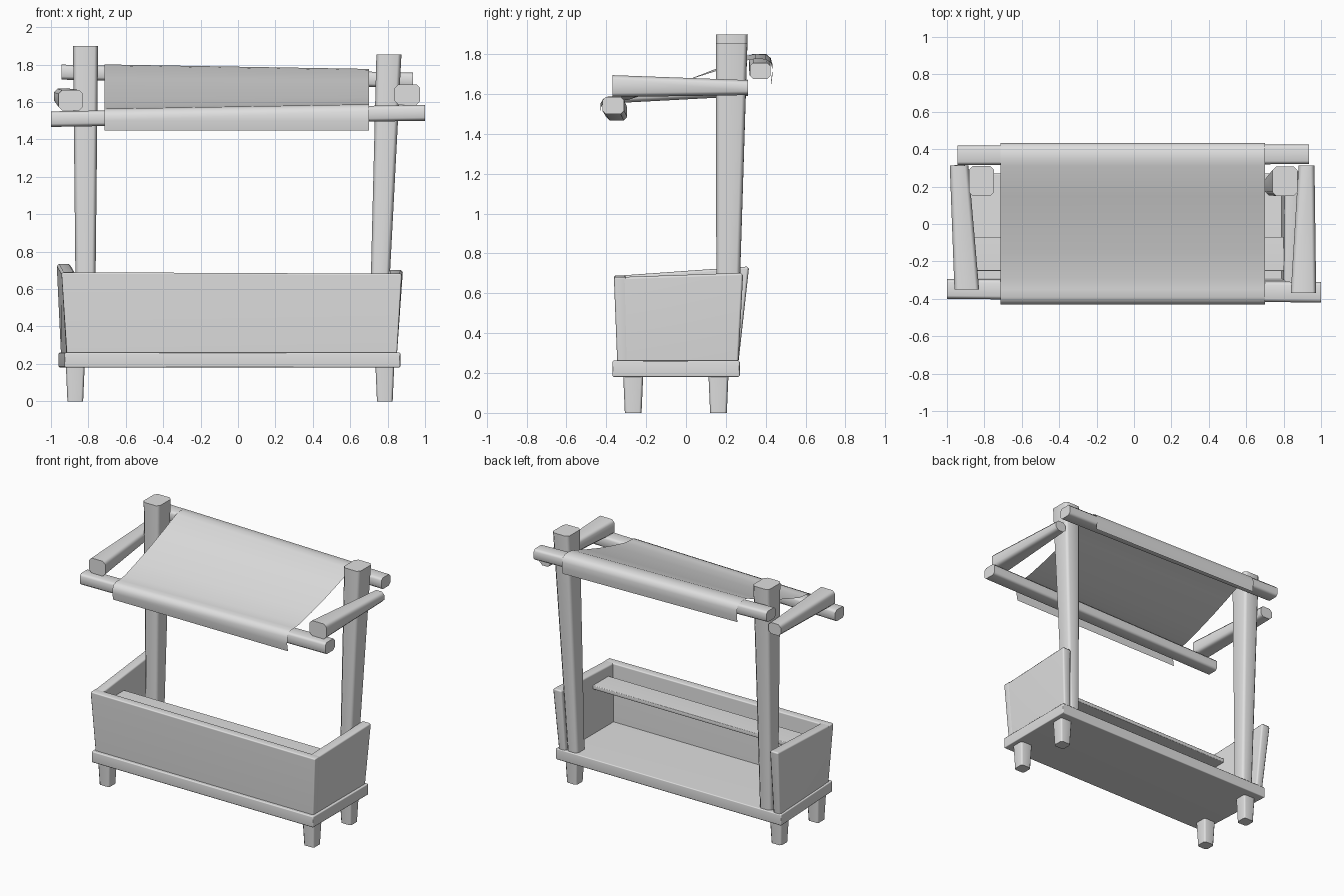
import bpy, bmesh
from math import radians
from mathutils import Vector

cube = bpy.data.objects.get("Cube")
if cube:
    bpy.data.objects.remove(cube, do_unlink=True)

grey = bpy.data.materials.new("plain grey")
grey.use_nodes = True
GREY = (0.74, 0.74, 0.74, 1)
grey.diffuse_color = GREY
grey.node_tree.nodes["Principled BSDF"].inputs["Base Color"].default_value = GREY


def finish(name, bm):
    bmesh.ops.recalc_face_normals(bm, faces=bm.faces)
    mesh = bpy.data.meshes.new(name)
    bm.to_mesh(mesh)
    bm.free()
    mesh.materials.append(grey)
    obj = bpy.data.objects.new(name, mesh)
    bpy.context.collection.objects.link(obj)
    return obj


def loft(name, start, end, chamfer, all_edges=False):
    """Six-sided block between two quads, with softened edges."""
    bm = bmesh.new()
    a = [bm.verts.new(p) for p in start]
    b = [bm.verts.new(p) for p in end]
    bm.faces.new(a)
    bm.faces.new(b)
    for i in range(4):
        j = (i + 1) % 4
        bm.faces.new((a[i], a[j], b[j], b[i]))
    edges = [e for e in bm.edges if all_edges or (e.verts[0] in a) != (e.verts[1] in a)]
    bmesh.ops.bevel(bm, geom=edges, offset=chamfer, segments=1, affect='EDGES')
    obj = finish(name, bm)
    bpy.ops.object.select_all(action='DESELECT')
    obj.select_set(True)
    bpy.context.view_layer.objects.active = obj
    bpy.ops.object.shade_smooth_by_angle(angle=radians(60))
    # Broad faces stay flat, only the chamfers blend
    weighted = obj.modifiers.new("flat faces", 'WEIGHTED_NORMAL')
    weighted.keep_sharp = True
    return obj


def quad(axis, pos, u0, u1, v0, v1):
    """Rectangle across an axis; u and v are the other two axes in order."""
    points = []
    for u, v in ((u0, v0), (u1, v0), (u1, v1), (u0, v1)):
        p = [u, v]
        p.insert("xyz".index(axis), pos)
        points.append(Vector(p))
    return points


# Base tray with one slightly skewed end, and four tapered legs
tray = [quad("z", z, -0.96, 0.868, -0.37, 0.27) for z in (0.18, 0.262)]
for ring in tray:
    ring[0].x = -0.928
loft("base_tray", *tray, 0.007, True)
for side, x in (("right", -0.87), ("left", 0.785)):
    for end, y in (("front", -0.265), ("back", 0.163)):
        t, b = 0.05, 0.042
        loft(f"{end}_{side}_leg", quad("z", 0, x - b, x + b, y - b, y + b),
             quad("z", 0.185, x - t, x + t, y - t, y + t), 0.012)

# Flared counter: front panel, side panels and inner shelf
top = quad("z", 0.69, -0.944, 0.876, -0.362, -0.30)
for p in top:
    p.z -= 0.008 * (p.x > 0)
loft("front_panel", quad("z", 0.25, -0.915, 0.85, -0.345, -0.29), top, 0.008, True)
for side, low_front, low_back, outer_front, outer_back, z_front, z_back, y_back, s in (
        ("right", -0.917, -0.947, -0.944, -0.97, 0.69, 0.735, 0.317, 1),
        ("left", 0.85, 0.85, 0.876, 0.882, 0.682, 0.703, 0.287, -1)):
    w = 0.076 * s
    low = quad("z", 0.25, low_back, low_back + w * 0.8, -0.31, 0.263)
    low[0].x, low[1].x = low_front, low_front + w * 0.8
    high = [Vector((outer_front, -0.32, z_front)), Vector((outer_front + w, -0.32, z_front)),
            Vector((outer_back + w, y_back, z_back)), Vector((outer_back, y_back, z_back))]
    loft(f"{side}_panel", low, high, 0.012, True)
loft("inner_shelf", quad("x", -0.87, -0.25, -0.07, 0.58, 0.61),
     quad("x", 0.80, -0.25, -0.07, 0.58, 0.61), 0.004)

# Posts, widening towards the top
loft("right_post", quad("z", 0.25, -0.865, -0.766, 0.153, 0.258),
     quad("z", 1.90, -0.882, -0.748, 0.15, 0.31), 0.02)
loft("left_post", quad("z", 0.25, 0.70, 0.79, 0.153, 0.258),
     quad("z", 1.855, 0.74, 0.874, 0.15, 0.308), 0.02)

# Side arms and cross rails
loft("right_arm", quad("y", 0.312, -0.985, -0.885, 1.59, 1.672),
     quad("y", -0.35, -0.96, -0.828, 1.555, 1.664), 0.02)
loft("left_arm", quad("y", 0.312, 0.88, 0.965, 1.595, 1.67),
     quad("y", -0.37, 0.838, 0.974, 1.585, 1.695), 0.02)
loft("front_rail", quad("x", -1, -0.40, -0.295, 1.467, 1.55),
     quad("x", 1, -0.42, -0.31, 1.50, 1.585), 0.017)
loft("back_rail", quad("x", -0.945, 0.315, 0.42, 1.72, 1.80),
     quad("x", 0.935, 0.32, 0.425, 1.675, 1.757), 0.017)

# Cloth awning draped over both rails, sagging a little between them
front = [(-0.422, 1.448), (-0.431, 1.50), (-0.43, 1.54), (-0.415, 1.565), (-0.39, 1.576),
         (-0.35, 1.577), (-0.29, 1.583)]
back = [(-0.15, 1.622), (0.0, 1.668), (0.15, 1.721), (0.31, 1.782), (0.35, 1.789),
        (0.40, 1.786), (0.425, 1.77), (0.433, 1.74), (0.433, 1.70), (0.427, 1.655)]
bm = bmesh.new()
rows = []
for x, lift in ((-0.715, -0.012), (0.70, 0.012)):
    outline = [(y, z + lift * (z > 1.5)) for y, z in front]
    outline += [(y, z - lift * y / 0.31 if y < 0.31 else z - lift) for y, z in back]
    rows.append([bm.verts.new((x, y, z)) for y, z in outline])
for i in range(len(rows[0]) - 1):
    bm.faces.new((rows[0][i], rows[1][i], rows[1][i + 1], rows[0][i + 1]))
awning = finish("awning", bm)
# Cloth normals face up and outwards
if sum(f.normal.z for f in awning.data.polygons) < 0:
    awning.data.flip_normals()
awning.data.shade_smooth()
